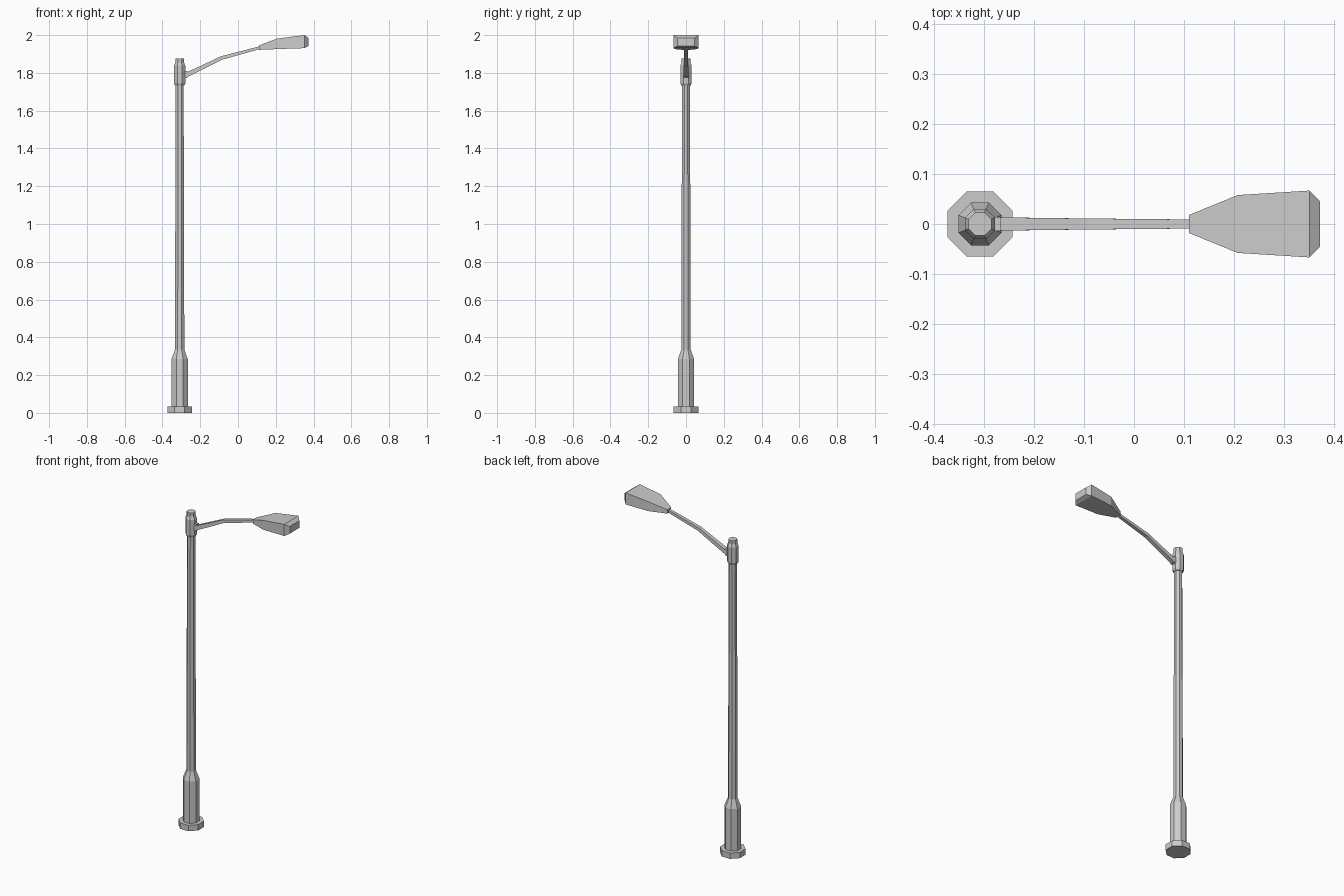
import bpy
import math

if "Cube" in bpy.data.objects:
    bpy.data.objects.remove(bpy.data.objects["Cube"])

POLE_X = -0.309


def loft(name, rings):
    """Skin a list of equal-length point rings and cap both ends."""
    n = len(rings[0])
    verts = [p for ring in rings for p in ring]
    faces = [(i * n + j, i * n + (j + 1) % n, (i + 1) * n + (j + 1) % n, (i + 1) * n + j)
             for i in range(len(rings) - 1) for j in range(n)]
    faces += [tuple(reversed(range(n))), tuple(range(len(verts) - n, len(verts)))]
    mesh = bpy.data.meshes.new(name)
    mesh.from_pydata(verts, [], faces)
    mesh.update()
    obj = bpy.data.objects.new(name, mesh)
    bpy.context.collection.objects.link(obj)
    return obj


def octagon(apothem, z):
    r = apothem / math.cos(math.pi / 8)
    angles = [math.pi / 8 + k * math.pi / 4 for k in range(8)]
    return [(POLE_X + r * math.cos(a), r * math.sin(a), z) for a in angles]


def turned(name, profile):
    return loft(name, [octagon(a, z) for a, z in profile])


def rect(x, half_w, low, high, lean=0.0):
    """Cross-section across the x axis; lean shifts the top edge back in x."""
    return [(x + lean, -half_w, low), (x + lean, half_w, low),
            (x - lean, half_w, high), (x - lean, -half_w, high)]


# Post: foot, pedestal, shaft and top collar
turned("foot_plate", [(0.065, 0), (0.065, 0.035)])
turned("pedestal", [(0.043, 0.03), (0.043, 0.285), (0.025, 0.335)])
turned("shaft", [(0.025, 0.32), (0.021, 1.75)])
turned("collar", [(0.024, 1.732), (0.030, 1.745), (0.030, 1.838),
                  (0.023, 1.855), (0.023, 1.876)])

# Arm: mounting flange and bent tapering bar
loft("arm_flange", [rect(-0.285, 0.014, 1.773, 1.811), rect(-0.268, 0.014, 1.773, 1.811)])
loft("arm", [rect(x, w, z - h, z + h, lean) for x, w, z, h, lean in [
    (-0.285, 0.0135, 1.783, 0.012, 0.004),
    (-0.175, 0.012, 1.836, 0.010, 0.004),
    (-0.090, 0.011, 1.878, 0.009, 0.003),
    (0.125, 0.009, 1.936, 0.007, 0.002)]])

# Lamp head: widening housing with a bevelled front end
loft("lamp_head", [rect(0.110, 0.018, 1.922, 1.945),
                   rect(0.208, 0.058, 1.926, 1.982),
                   rect(0.352, 0.067, 1.931, 2.000),
                   rect(0.373, 0.045, 1.942, 1.985)])
